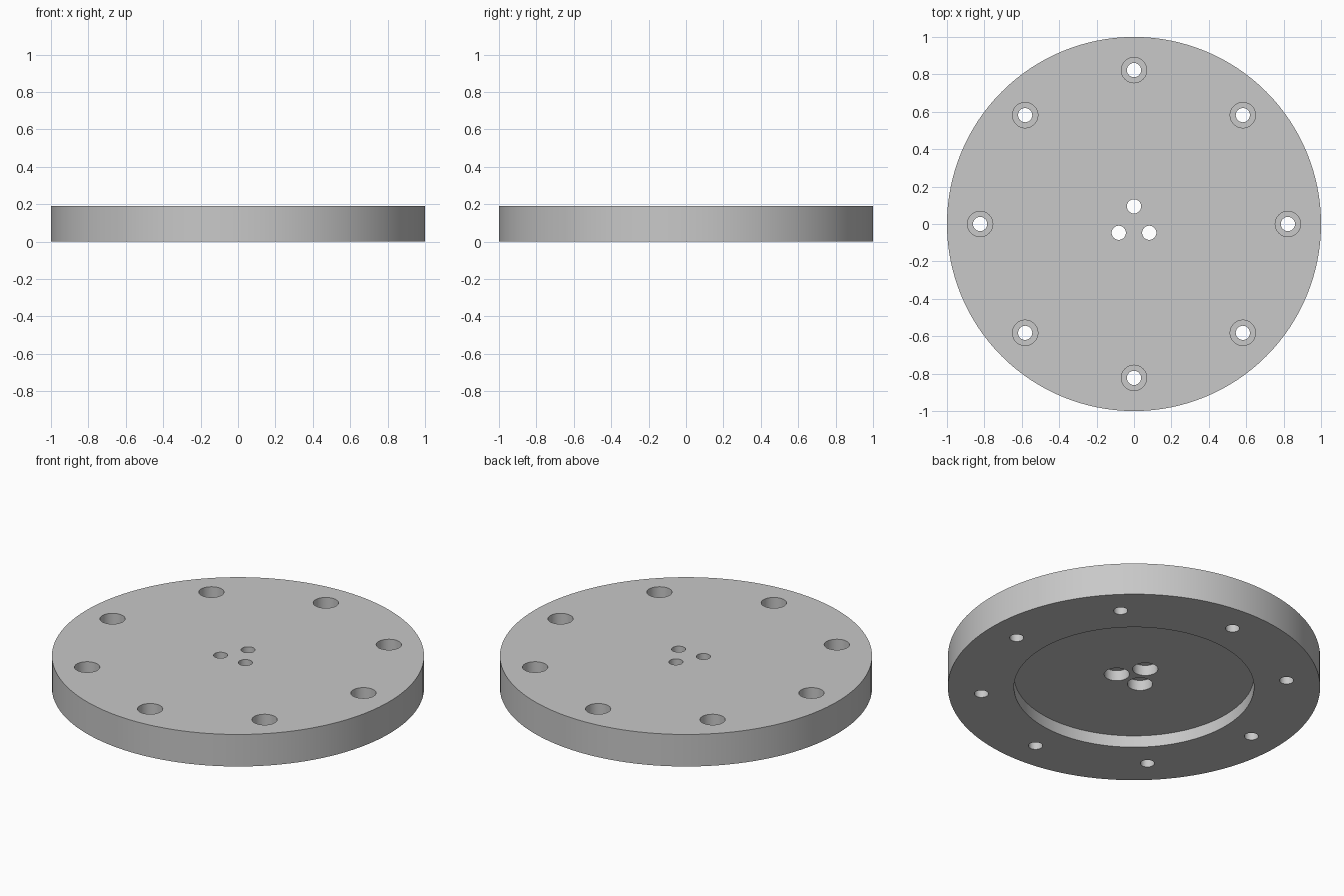
import bpy
import bmesh
from math import sin, cos, radians, pi
from mathutils import Vector

cube = bpy.data.objects.get("Cube")
if cube:
    bpy.data.objects.remove(cube, do_unlink=True)

THICK = 0.19        # plate thickness
RECESS = 0.07       # depth of the round pocket underneath
BORE, HEAD = 0.038, 0.068

grey = bpy.data.materials.new("plain grey")
grey.use_nodes = True
colour = (0.58, 0.58, 0.58, 1)
grey.diffuse_color = colour
grey.node_tree.nodes["Principled BSDF"].inputs["Base Color"].default_value = colour


def revolve(bm, profile, segments, centre=(0, 0)):
    """Turn a (radius, height) profile into a closed solid inside bm."""
    part = bmesh.new()
    verts = [part.verts.new((r, 0, z)) for r, z in profile]
    edges = [part.edges.new(pair) for pair in zip(verts, verts[1:])]
    bmesh.ops.spin(part, geom=verts + edges, axis=(0, 0, 1), cent=(0, 0, 0),
                   angle=2 * pi, steps=segments)
    bmesh.ops.remove_doubles(part, verts=part.verts, dist=1e-4)
    bmesh.ops.recalc_face_normals(part, faces=part.faces)
    bmesh.ops.translate(part, verts=part.verts, vec=Vector((*centre, 0)))
    temp = bpy.data.meshes.new("part")
    part.to_mesh(temp)
    part.free()
    bm.from_mesh(temp)
    bpy.data.meshes.remove(temp)


def make_object(name, bm):
    mesh = bpy.data.meshes.new(name)
    bm.to_mesh(mesh)
    bm.free()
    mesh.materials.append(grey)
    obj = bpy.data.objects.new(name, mesh)
    bpy.context.collection.objects.link(obj)
    return obj


def stepped_hole(low_radius, high_radius, step):
    """Profile of a counterbored hole running past both faces."""
    return [(0, -0.1), (low_radius, -0.1), (low_radius, step),
            (high_radius, step), (high_radius, THICK + 0.1), (0, THICK + 0.1)]


def ring(radius, count):
    """Evenly spaced centres, the first one at the back."""
    for i in range(count):
        a = radians(90) + 2 * pi * i / count
        yield radius * cos(a), radius * sin(a)


# Round plate with the pocket in its underside
bm = bmesh.new()
revolve(bm, [(0, RECESS), (0.645, RECESS), (0.645, 0), (1, 0),
             (1, THICK), (0, THICK)], 128)
plate = make_object("round_flange_plate", bm)

# Rim holes are counterbored from above, centre holes from below
bm = bmesh.new()
for centre in ring(0.823, 8):
    revolve(bm, stepped_hole(BORE, HEAD, THICK - 0.08), 40, centre)
for centre in ring(0.094, 3):
    revolve(bm, stepped_hole(HEAD, BORE, RECESS + 0.062), 40, centre)
cutter = make_object("hole_cutter", bm)
cutter.hide_render = True

# Drill the plate and discard the cutter
drill = plate.modifiers.new("drill holes", "BOOLEAN")
drill.operation = "DIFFERENCE"
drill.solver = "EXACT"
drill.object = cutter
bpy.ops.object.select_all(action="DESELECT")
plate.select_set(True)
bpy.context.view_layer.objects.active = plate
bpy.ops.object.modifier_apply(modifier=drill.name)
bpy.data.objects.remove(cutter, do_unlink=True)
bpy.ops.object.shade_smooth_by_angle(angle=radians(30))
